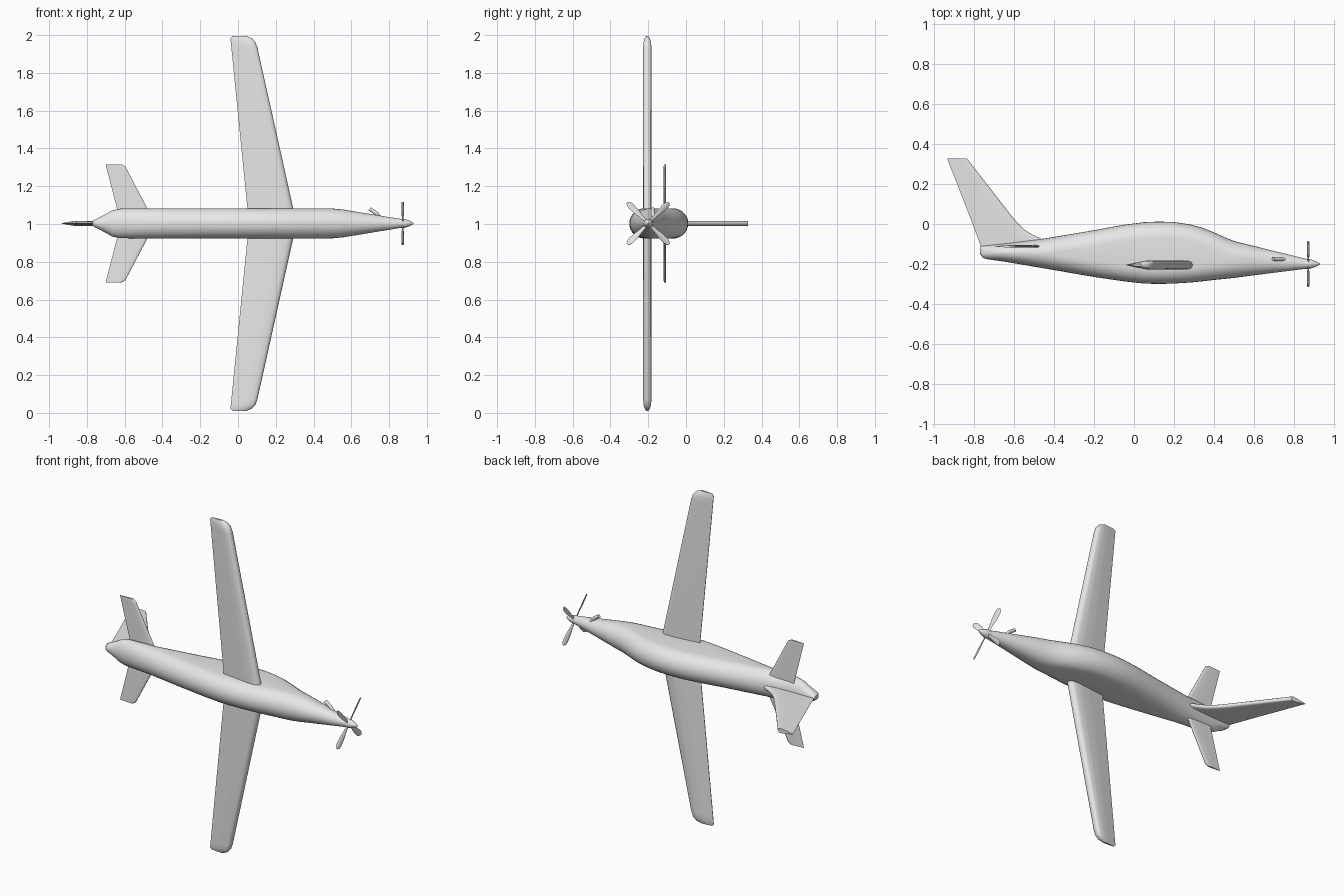
import bpy, bmesh, math
from mathutils import Vector

if "Cube" in bpy.data.objects:
    bpy.data.objects.remove(bpy.data.objects["Cube"])

grey = bpy.data.materials.new("light_grey")
grey.diffuse_color = (0.8, 0.8, 0.8, 1)
grey.use_nodes = True
grey.node_tree.nodes["Principled BSDF"].inputs["Base Color"].default_value = grey.diffuse_color
AXIS_Y, AXIS_Z = -0.2, 1.003


def loft(name, rings, angle=35):
    """Skin a list of equal-length vertex rings and cap both ends."""
    bm = bmesh.new()
    rows = [[bm.verts.new(p) for p in ring] for ring in rings]
    n = len(rows[0])
    for a, b in zip(rows, rows[1:]):
        for i in range(n):
            j = (i + 1) % n
            bm.faces.new((a[i], a[j], b[j], b[i]))
    bm.faces.new(rows[0])
    bm.faces.new(rows[-1])
    bmesh.ops.recalc_face_normals(bm, faces=bm.faces)
    mesh = bpy.data.meshes.new(name)
    bm.to_mesh(mesh)
    bm.free()
    mesh.materials.append(grey)
    ob = bpy.data.objects.new(name, mesh)
    bpy.context.collection.objects.link(ob)
    bpy.ops.object.select_all(action='DESELECT')
    ob.select_set(True)
    bpy.context.view_layer.objects.active = ob
    bpy.ops.object.shade_smooth_by_angle(angle=math.radians(angle))
    return ob


# Half section of a flying surface: (chord fraction from trailing edge, thickness)
FOIL = [(0, .06), (.4, .65), (.7, 1), (.88, 1), (.95, .85), (.985, .55), (1, .15)]


def foil(te, le, half):
    """Closed section as (chord position, thickness offset) pairs."""
    top = [(te + (le - te) * f, half * t) for f, t in FOIL]
    return top + [(x, -t) for x, t in reversed(top)]


# Fuselage: x, bottom, top, half width; section is a rounded slot
BODY = [(-.77, -.15, -.112, .012), (-.755, -.17, -.11, .022), (-.73, -.177, -.107, .034),
        (-.70, -.181, -.104, .05), (-.665, -.186, -.1, .07), (-.62, -.193, -.095, .078),
        (-.45, -.222, -.073, .08), (-.2, -.265, -.031, .08), (-.05, -.287, -.004, .08),
        (.05, -.298, .009, .08), (.12, -.3, .012, .08), (.2, -.298, .01, .08),
        (.28, -.293, -.002, .08), (.34, -.287, -.018, .08), (.4, -.28, -.042, .08),
        (.46, -.274, -.069, .08), (.5, -.27, -.085, .079), (.56, -.262, -.1, .073),
        (.7, -.244, -.135, .05), (.86, -.224, -.174, .024)]
rings = []
for x, lo, hi, w in BODY:
    h, cy = (hi - lo) / 2, (hi + lo) / 2
    a = min(w, h)
    ring = []
    for side in (1, -1):
        for k in range(15):
            t = math.pi * k / 14
            ring.append((x, cy + side * (h - a + a * math.sin(t)),
                         AXIS_Z + side * w * math.cos(t)))
    rings.append(ring)
loft("fuselage", rings, 50)

# Spinner
rings = []
for x, r in [(.855, .025), (.88, .024), (.9, .018), (.918, .01), (.93, .002)]:
    rings.append([(x, AXIS_Y + r * math.cos(k * math.pi / 10),
                   AXIS_Z + r * math.sin(k * math.pi / 10)) for k in range(20)])
loft("spinner", rings, 50)

# Main wings and tailplanes: span, trailing edge, leading edge, half thickness
WING = [(0, .058, .31, .022), (.93, -.035, .103, .022), (.96, -.038, .092, .02),
        (.98, -.04, .074, .014), (.992, -.03, .045, .006)]
TAIL = [(0, -.62, -.438, .006), (.285, -.694, -.588, .006), (.302, -.698, -.597, .006),
        (.312, -.7, -.615, .005)]
for name, y, table in (("wing", -.205, WING), ("tailplane", -.112, TAIL)):
    for label, s in (("left", 1), ("right", -1)):
        loft(label + "_" + name,
             [[(x, y + t, AXIS_Z + s * d) for x, t in foil(te, le, half)]
              for d, te, le, half in table])

# Fin with swept fillet at its foot: height, trailing edge, leading edge
FIN = [(-.13, -.76, -.4), (-.075, -.78, -.46), (-.055, -.787, -.505), (-.035, -.795, -.54),
       (0, -.808, -.578), (.04, -.823, -.612), (.328, -.935, -.836)]
loft("fin", [[(x, y, AXIS_Z + t) for x, t in foil(te, le, .013)] for y, te, le in FIN])

# Four pitched propeller blades: radius, half width
BLADE = [(.01, .007), (.05, .01), (.09, .016), (.13, .0175), (.147, .014), (.156, .006)]
for b in range(4):
    ang = math.pi / 4 + b * math.pi / 2
    out = Vector((0, math.cos(ang), math.sin(ang)))
    across = Vector((0, -math.sin(ang), math.cos(ang)))
    pitch = math.radians(22)
    chord = across * math.cos(pitch) + Vector((math.sin(pitch), 0, 0))
    normal = chord.cross(out)
    hub = Vector((.872, AXIS_Y, AXIS_Z))
    rings = []
    for r, w in BLADE:
        rings.append([hub + out * r + chord * (w * math.cos(k * math.pi / 5))
                      + normal * (.003 * math.sin(k * math.pi / 5)) for k in range(10)])
    loft("propeller_blade_%d" % (b + 1), rings)

# Exhaust stub on the side of the nose
rings = []
for x, z in [(.755, 1.03), (.735, 1.054), (.715, 1.069), (.697, 1.08)]:
    rings.append([(x + .006 * math.cos(k * math.pi / 6), -.175 + .01 * math.sin(k * math.pi / 6),
                   z + .008 * math.cos(k * math.pi / 6)) for k in range(12)])
loft("exhaust_pipe", rings)
